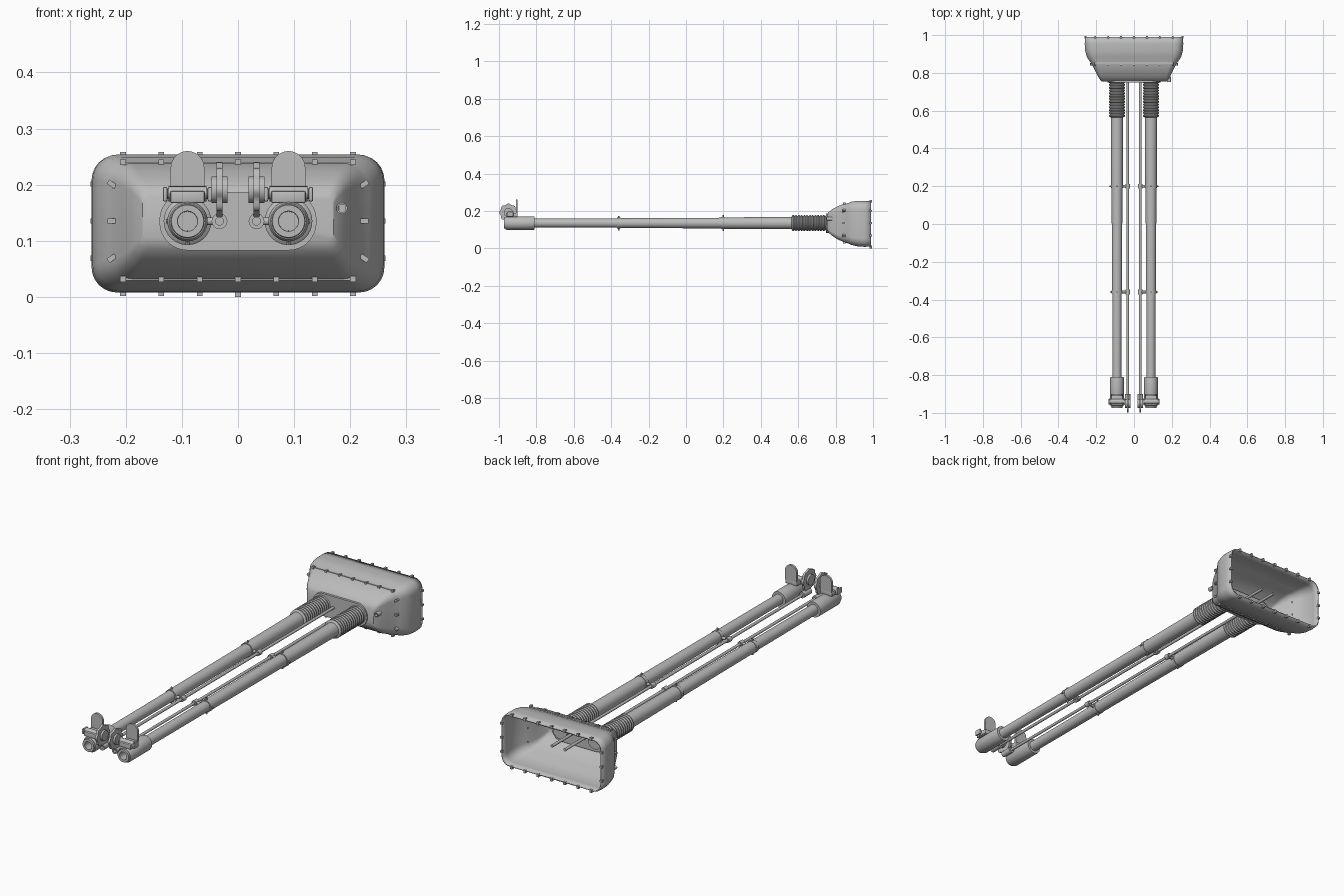
import bpy, bmesh, math
from mathutils import Matrix, Vector

if "Cube" in bpy.data.objects:
    bpy.data.objects.remove(bpy.data.objects["Cube"])

grey = bpy.data.materials.new("metal_grey")
grey.diffuse_color = (0.5, 0.5, 0.5, 1)
grey.use_nodes = True
grey.node_tree.nodes["Principled BSDF"].inputs["Base Color"].default_value = grey.diffuse_color
ZC = 0.135          # height of barrel axis
BX = 0.09           # barrel offset from centre
RX = 0.033          # rod offset from centre


def finish(bm, name, smooth=True, angle=35):
    bmesh.ops.recalc_face_normals(bm, faces=bm.faces)
    me = bpy.data.meshes.new(name)
    bm.to_mesh(me)
    bm.free()
    me.materials.append(grey)
    ob = bpy.data.objects.new(name, me)
    bpy.context.collection.objects.link(ob)
    if smooth:
        bpy.ops.object.select_all(action='DESELECT')
        ob.select_set(True)
        bpy.context.view_layer.objects.active = ob
        bpy.ops.object.shade_smooth_by_angle(angle=math.radians(angle))
    return ob


def lathe(name, x, z, profile, n=32):
    """Revolve (y, radius) points around an axis along y."""
    bm = bmesh.new()
    rings = []
    for y, r in profile:
        if r == 0:
            rings.append([bm.verts.new((x, y, z))] * n)
        else:
            rings.append([bm.verts.new((x + r * math.cos(i * math.tau / n), y,
                                        z + r * math.sin(i * math.tau / n))) for i in range(n)])
    for a, b in zip(rings, rings[1:]):
        for i in range(n):
            j = (i + 1) % n
            loop = list(dict.fromkeys((a[i], a[j], b[j], b[i])))
            bm.faces.new(loop)
    return finish(bm, name)


def box(name, loc, size, rot=None, bevel=0.0):
    bm = bmesh.new()
    m = Matrix.Translation(loc) @ (rot or Matrix()) @ Matrix.Diagonal((*size, 1))
    bmesh.ops.create_cube(bm, size=1, matrix=m)
    if bevel:
        bmesh.ops.bevel(bm, geom=bm.edges[:], offset=bevel, segments=2, affect='EDGES', profile=0.5)
    return finish(bm, name, bool(bevel))


def rod(name, p, q, r, n=16):
    p, q = Vector(p), Vector(q)
    d = q - p
    bm = bmesh.new()
    m = Matrix.Translation((p + q) / 2) @ d.to_track_quat('Z', 'Y').to_matrix().to_4x4()
    bmesh.ops.create_cone(bm, cap_ends=True, segments=n, radius1=r, radius2=r, depth=d.length, matrix=m)
    return finish(bm, name)


def plate(name, pts, extrude):
    """Extrude a flat outline of 3D points."""
    bm = bmesh.new()
    f = bm.faces.new([bm.verts.new(p) for p in pts])
    new = bmesh.ops.extrude_face_region(bm, geom=[f], use_keep_orig=True)['geom']
    bmesh.ops.translate(bm, vec=extrude, verts=[v for v in new if isinstance(v, bmesh.types.BMVert)])
    return finish(bm, name)


def rounded_rect(hw, z0, z1, c, n=6):
    c = min(c, (z1 - z0) / 2 - 0.001)
    pts = []
    for k, (cx, cz) in enumerate([(hw - c, z1 - c), (-hw + c, z1 - c), (-hw + c, z0 + c), (hw - c, z0 + c)]):
        for i in range(n + 1):
            a = math.pi / 2 * (k + i / n)
            pts.append((cx + c * math.cos(a), cz + c * math.sin(a)))
    return pts


# Cover: y, half width, bottom, top, corner radius
sections = [(0.754, 0.170, 0.100, 0.178, 0.012), (0.762, 0.178, 0.084, 0.193, 0.016),
            (0.78, 0.190, 0.068, 0.208, 0.020), (0.81, 0.205, 0.048, 0.224, 0.028),
            (0.845, 0.222, 0.033, 0.238, 0.035), (0.858, 0.232, 0.030, 0.239, 0.038),
            (0.885, 0.250, 0.018, 0.249, 0.042), (0.92, 0.259, 0.010, 0.254, 0.046),
            (0.955, 0.261, 0.008, 0.253, 0.045), (0.99, 0.257, 0.010, 0.251, 0.040)]
bm = bmesh.new()
loops = [[bm.verts.new((x, s[0], z)) for x, z in rounded_rect(*s[1:])] for s in sections]
bm.faces.new(loops[0])
for a, b in zip(loops, loops[1:]):
    for i in range(len(a)):
        j = (i + 1) % len(a)
        bm.faces.new((a[i], a[j], b[j], b[i]))
cover = finish(bm, "mantlet_cover", angle=40)
sol = cover.modifiers.new("wall", 'SOLIDIFY')
sol.thickness = 0.006
sol.offset = -1

# Collar on the front of the cover around both barrels
plate("barrel_collar", [(x, 0.748, z + ZC) for x, z in rounded_rect(0.14, -0.052, 0.052, 0.05, 8)], (0, 0.04, 0))

# Seam strips along the top and bottom of the cover
box("top_seam", (0, 0.853, 0.238), (0.40, 0.010, 0.005))
box("bottom_seam", (0, 0.853, 0.032), (0.40, 0.010, 0.005))

# Fastening pegs on seam and rear rim
for i in range(-3, 4):
    x = i * 0.0683
    for s, zs, zr in ((1, 0.240, 0.250), (-1, 0.032, 0.010)):
        box("seam_peg", (x, 0.847, zs), (0.010, 0.014, 0.010))
        box("rim_peg", (x, 0.988, zr + s * 0.001), (0.010, 0.012, 0.014))
box("bottom_peg", (0, 0.988, 0.005), (0.010, 0.012, 0.010))
for s in (-1, 1):
    for k in (-1, 0, 1):
        z = ZC + k * 0.066
        tilt = Matrix.Rotation(-s * k * 0.6, 4, 'Y')
        box("side_seam_peg", (s * 0.225, 0.845, z), (0.016, 0.014, 0.009), tilt)
        box("side_rim_peg", (s * 0.257, 0.988, z), (0.012, 0.012, 0.009))

# Sight port on one side of the cover front
lathe("sight_port", 0.185, 0.158, [(0.78, 0.010), (0.752, 0.010), (0.752, 0.007), (0.765, 0.007), (0.765, 0)], 20)

for s in (-1, 1):
    x = s * BX
    # Barrel with stepped sections
    lathe("barrel", x, ZC, [(-0.83, 0.0235), (-0.36, 0.0245), (-0.36, 0.0265), (0.20, 0.0285),
                            (0.20, 0.0305), (0.57, 0.0325), (0.57, 0.036), (0.80, 0.036), (0.80, 0)])
    # Ribbed bellows
    ribs = [(0.565, 0.033)]
    for i in range(13):
        y = 0.567 + i * 0.0148
        ribs += [(y, 0.038), (y + 0.004, 0.0425), (y + 0.009, 0.0425), (y + 0.013, 0.038)]
    lathe("bellows", x, ZC, ribs + [(0.762, 0.036)])
    # Muzzle sleeve with bore
    lathe("muzzle_sleeve", x, ZC, [(-0.81, 0.022), (-0.81, 0.035), (-0.815, 0.036), (-0.958, 0.036),
                                   (-0.966, 0.032), (-0.966, 0.030), (-0.974, 0.029), (-0.974, 0.018),
                                   (-0.86, 0.017), (-0.86, 0)])
    # Hinge block and pin
    box("hinge_block", (x, -0.932, 0.178), (0.062, 0.062, 0.022), bevel=0.004)
    rod("hinge_pin", (x - 0.044, -0.94, 0.184), (x + 0.044, -0.94, 0.184), 0.009)
    rod("hinge_barrel", (x - 0.034, -0.94, 0.184), (x + 0.034, -0.94, 0.184), 0.0135)
    for e in (-1, 1):
        box("hinge_lug", (x + e * 0.040, -0.94, 0.183), (0.008, 0.034, 0.026), bevel=0.003)
    # Raised muzzle flap with rounded top
    arc = [(x + 0.030 * math.cos(math.pi * i / 16), -0.910, 0.230 + 0.030 * math.sin(math.pi * i / 16))
           for i in range(17)]
    plate("muzzle_flap", [(x + 0.030, -0.910, 0.186)] + arc + [(x - 0.030, -0.910, 0.186)], (0, 0.010, 0))
    # Control rod with front eye
    xr = s * RX
    rod("control_rod", (xr, -0.94, ZC), (xr, 0.94, ZC), 0.0065)
    lathe("rod_eye", xr, ZC, [(-0.90, 0.006), (-0.90, 0.014), (-0.955, 0.014), (-0.955, 0.007), (-0.94, 0.007), (-0.94, 0)], 20)
    # Scalloped hand wheel with hub
    wheel = []
    for i in range(48):
        a = i * math.tau / 48
        r = 0.046 + 0.003 * math.cos(8 * a)
        wheel.append((xr - 0.005, -0.950 + r * math.cos(a), 0.191 + r * math.sin(a)))
    plate("hand_wheel", wheel, (0.010, 0, 0))
    rod("wheel_hub", (xr - 0.014, -0.95, 0.191), (xr + 0.014, -0.95, 0.191), 0.024, 24)
    box("wheel_stem", (xr, -0.93, 0.155), (0.010, 0.02, 0.04))
    # Clamps linking barrel and rod
    for y, r in ((-0.36, 0.0285), (0.20, 0.0325)):
        lathe("barrel_clamp", x, ZC, [(y - 0.009, r - 0.006), (y - 0.009, r), (y + 0.009, r), (y + 0.009, r - 0.006)])
        rod("clamp_arm", (x - s * 0.02, y, ZC), (xr, y, ZC), 0.007)
        lathe("rod_guide", xr, ZC, [(y - 0.012, 0.006), (y - 0.012, 0.012), (y + 0.012, 0.012), (y + 0.012, 0.006)], 20)
        for e in (-1, 1):
            rod("clamp_bolt", (x, y, ZC + e * 0.025), (x, y, ZC + e * (r + 0.010)), 0.004, 8)
        rod("clamp_side_bolt", (x + s * 0.025, y, ZC), (x + s * (r + 0.006), y, ZC), 0.004, 8)
